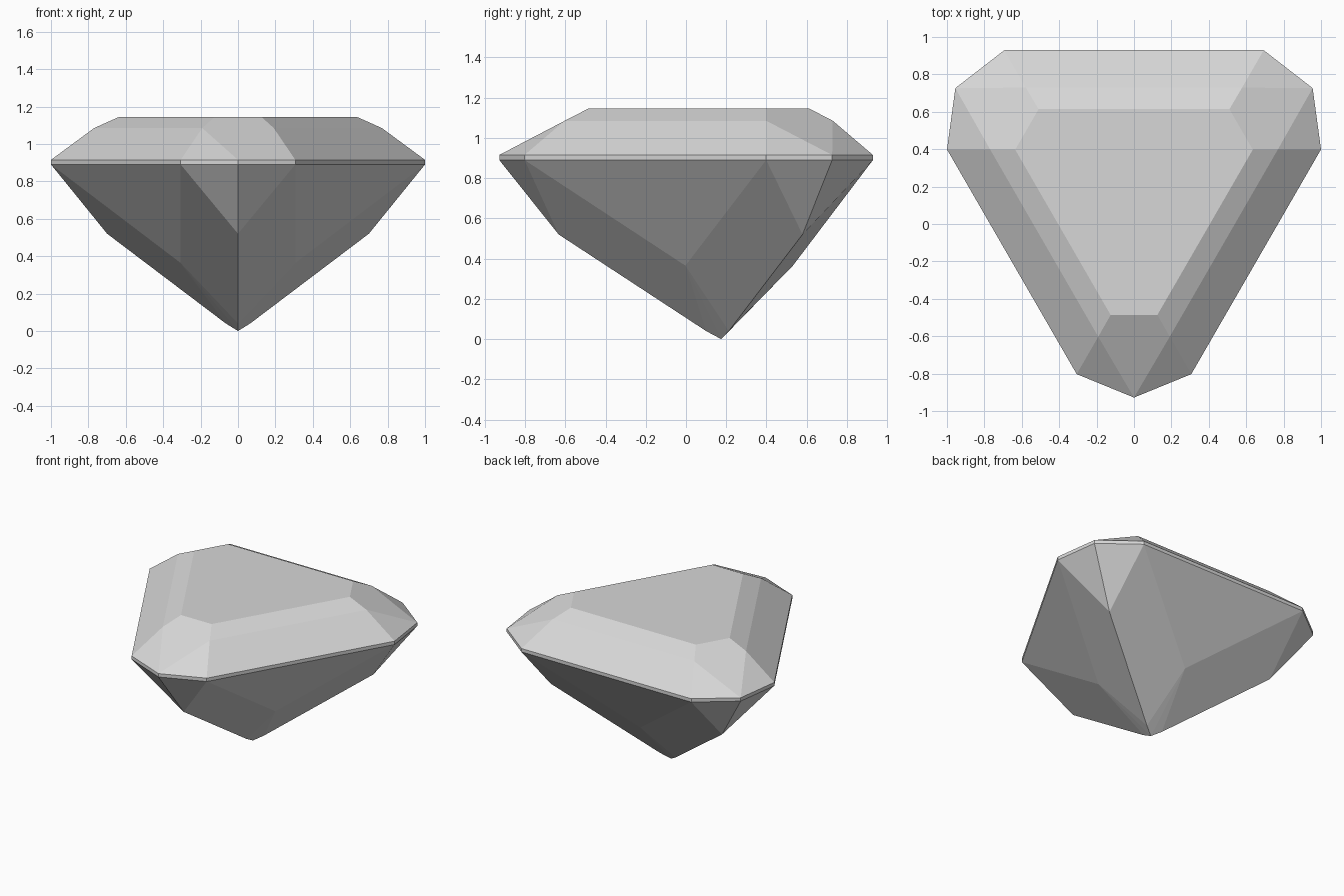
import bpy
import bmesh
from math import radians, cos, sin

if "Cube" in bpy.data.objects:
    bpy.data.objects.remove(bpy.data.objects["Cube"], do_unlink=True)

# Single flat stone colour
grey = bpy.data.materials.new("stone_grey")
grey.use_nodes = True
colour = (0.68, 0.68, 0.68, 1.0)
grey.diffuse_color = colour
grey.node_tree.nodes["Principled BSDF"].inputs["Base Color"].default_value = colour

CENTRE_Y = 0.175
GIRDLE_LOW, GIRDLE_TOP = 0.89, 0.915
bm = bmesh.new()


def point(angle, radius, z):
    a = radians(angle)
    return bm.verts.new((radius * cos(a), CENTRE_Y + radius * sin(a), z))


def corner_points(angle):
    """Vertices around one of the three cut corners; pairs are (before, after)."""
    def pair(spread, radius, z):
        return [point(angle + s * spread, radius, z) for s in (-1, 1)]
    return {
        "tip_top": point(angle, 1.103, GIRDLE_TOP),
        "tip_low": point(angle, 1.103, GIRDLE_LOW),
        "rim_top": pair(17.4, 1.0245, GIRDLE_TOP),
        "rim_low": pair(17.4, 1.0245, GIRDLE_LOW),
        "crown": pair(13.8, 0.801, 1.085),
        "table": pair(10.7, 0.673, 1.145),
        "keel": point(angle, 0.808, 0.52),
        "foot": point(angle, 0.075, 0.04),
        "side": point(angle + 60, 0.356, 0.365),
    }


corners = [corner_points(-90 + 120 * k) for k in range(3)]
culet = bm.verts.new((0, CENTRE_Y, 0))
face = bm.faces.new

for k, c in enumerate(corners):
    n = corners[(k + 1) % 3]
    # Corner crown facet
    face([c["tip_top"], c["crown"][1], c["table"][1], c["table"][0], c["crown"][0]])
    # Facets mirrored about the corner
    for i, side in ((0, corners[k - 1]["side"]), (1, c["side"])):
        face([c["tip_top"], c["rim_top"][i], c["crown"][i]])
        face([c["tip_top"], c["tip_low"], c["rim_low"][i], c["rim_top"][i]])
        face([c["tip_low"], c["keel"], c["rim_low"][i]])
        face([c["rim_low"][i], c["keel"], c["foot"], side])
        face([side, c["foot"], culet])
    # Long side: two crown bands, girdle wall, pavilion triangle
    for upper, lower in (("table", "crown"), ("crown", "rim_top"), ("rim_top", "rim_low")):
        face([c[upper][1], c[lower][1], n[lower][0], n[upper][0]])
    face([c["rim_low"][1], c["side"], n["rim_low"][0]])

# Flat table on top
face([v for c in corners for v in c["table"]])

bmesh.ops.recalc_face_normals(bm, faces=bm.faces)
mesh = bpy.data.meshes.new("cut_gem")
bm.to_mesh(mesh)
bm.free()
mesh.materials.append(grey)
gem = bpy.data.objects.new("cut_gem", mesh)
bpy.context.scene.collection.objects.link(gem)
